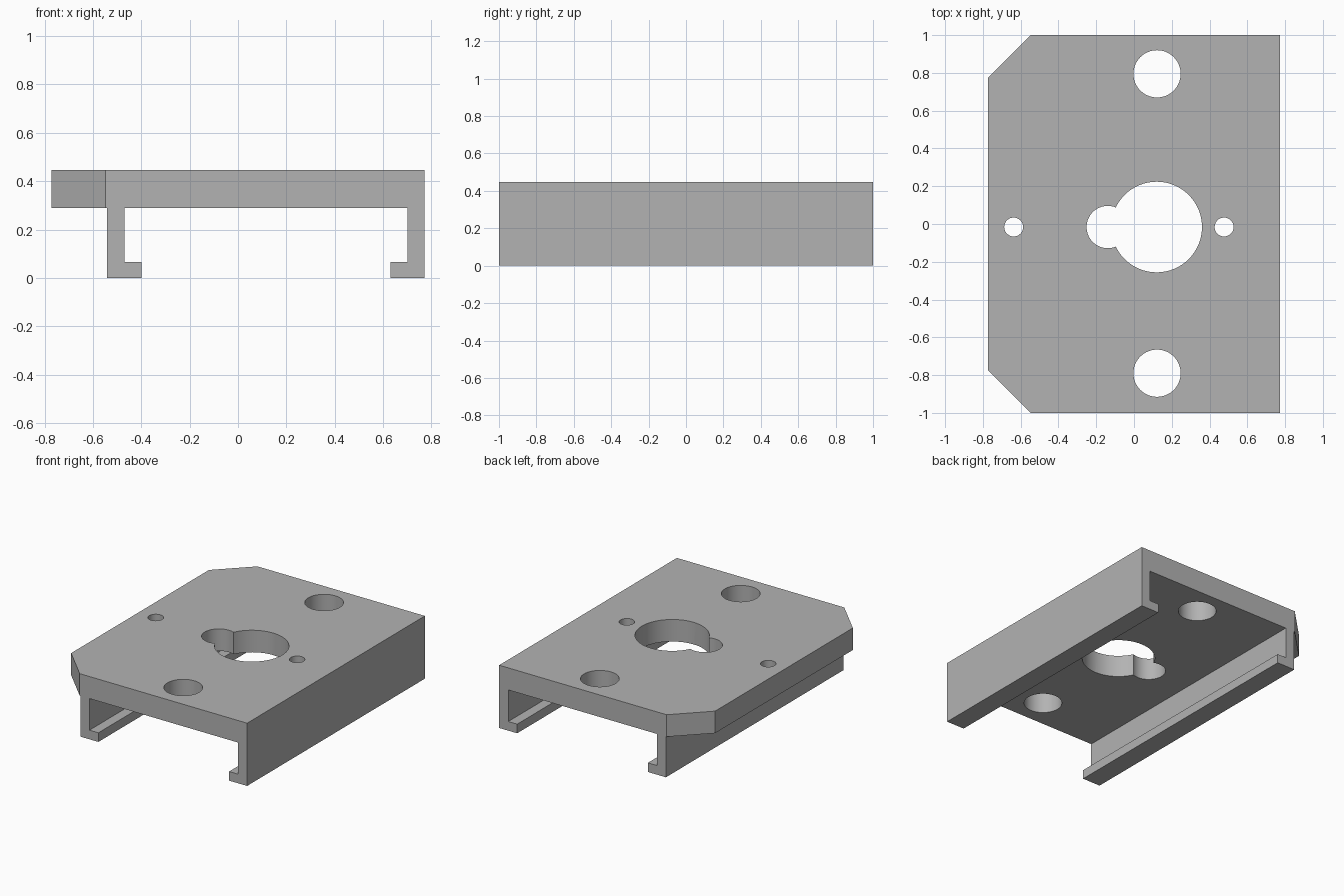
import bpy
import bmesh
from mathutils import Vector

if "Cube" in bpy.data.objects:
    bpy.data.objects.remove(bpy.data.objects["Cube"], do_unlink=True)

grey = bpy.data.materials.new("plain grey")
grey.use_nodes = True
colour = (0.45, 0.45, 0.45, 1)
grey.diffuse_color = colour
grey.node_tree.nodes["Principled BSDF"].inputs["Base Color"].default_value = colour

HEIGHT, PLATE_BOTTOM, HALF_WIDTH = 0.447, 0.29, 0.772


def prism(name, points, depth):
    """Extrude a closed outline of 3D points along a depth vector."""
    bm = bmesh.new()
    face = bm.faces.new([bm.verts.new(p) for p in points])
    grown = bmesh.ops.extrude_face_region(bm, geom=[face])["geom"]
    moved = [v for v in grown if isinstance(v, bmesh.types.BMVert)]
    bmesh.ops.translate(bm, verts=moved, vec=Vector(depth))
    bmesh.ops.recalc_face_normals(bm, faces=bm.faces)
    mesh = bpy.data.meshes.new(name)
    bm.to_mesh(mesh)
    bm.free()
    mesh.materials.append(grey)
    obj = bpy.data.objects.new(name, mesh)
    bpy.context.collection.objects.link(obj)
    return obj


def cut(target, cutter):
    """Subtract the cutter, then discard it."""
    bpy.ops.object.select_all(action="DESELECT")
    bpy.context.view_layer.objects.active = target
    target.select_set(True)
    mod = target.modifiers.new("cut", "BOOLEAN")
    mod.operation, mod.solver, mod.object = "DIFFERENCE", "EXACT", cutter
    bpy.ops.object.modifier_apply(modifier=mod.name)
    bpy.data.objects.remove(cutter, do_unlink=True)


# Plate with two hooked rails, as one extruded section
section = [
    (-HALF_WIDTH, HEIGHT), (HALF_WIDTH, HEIGHT), (HALF_WIDTH, 0), (0.63, 0),
    (0.63, 0.065), (0.70, 0.065), (0.70, PLATE_BOTTOM), (-0.47, PLATE_BOTTOM),
    (-0.47, 0.065), (-0.40, 0.065), (-0.40, 0), (-0.542, 0),
    (-0.542, PLATE_BOTTOM), (-HALF_WIDTH, PLATE_BOTTOM),
]
plate = prism("mounting_plate", [(x, -1, z) for x, z in section], (0, 2, 0))

# Clipped corners on the overhanging side
for side in (-1, 1):
    corner = [(-0.547, side), (-0.547, side * 1.2), (-0.9, side * 1.2),
              (-0.9, side * 0.65), (-HALF_WIDTH, side * 0.775)]
    cut(plate, prism("corner_cutter", [(x, y, 0.2) for x, y in corner], (0, 0, 0.5)))

# Two bolt holes, two pin holes and the keyhole opening
holes = [(0.122, 0.795, 0.125), (0.122, -0.79, 0.125),
         (-0.637, -0.016, 0.05), (0.477, -0.016, 0.05),
         (0.12, -0.016, 0.24), (-0.139, -0.016, 0.112)]
for x, y, radius in holes:
    bpy.ops.mesh.primitive_cylinder_add(vertices=64, radius=radius, depth=0.5,
                                        location=(x, y, 0.37))
    cut(plate, bpy.context.object)

bpy.ops.object.select_all(action="DESELECT")
plate.select_set(True)
bpy.context.view_layer.objects.active = plate
bpy.ops.object.shade_smooth_by_angle()
